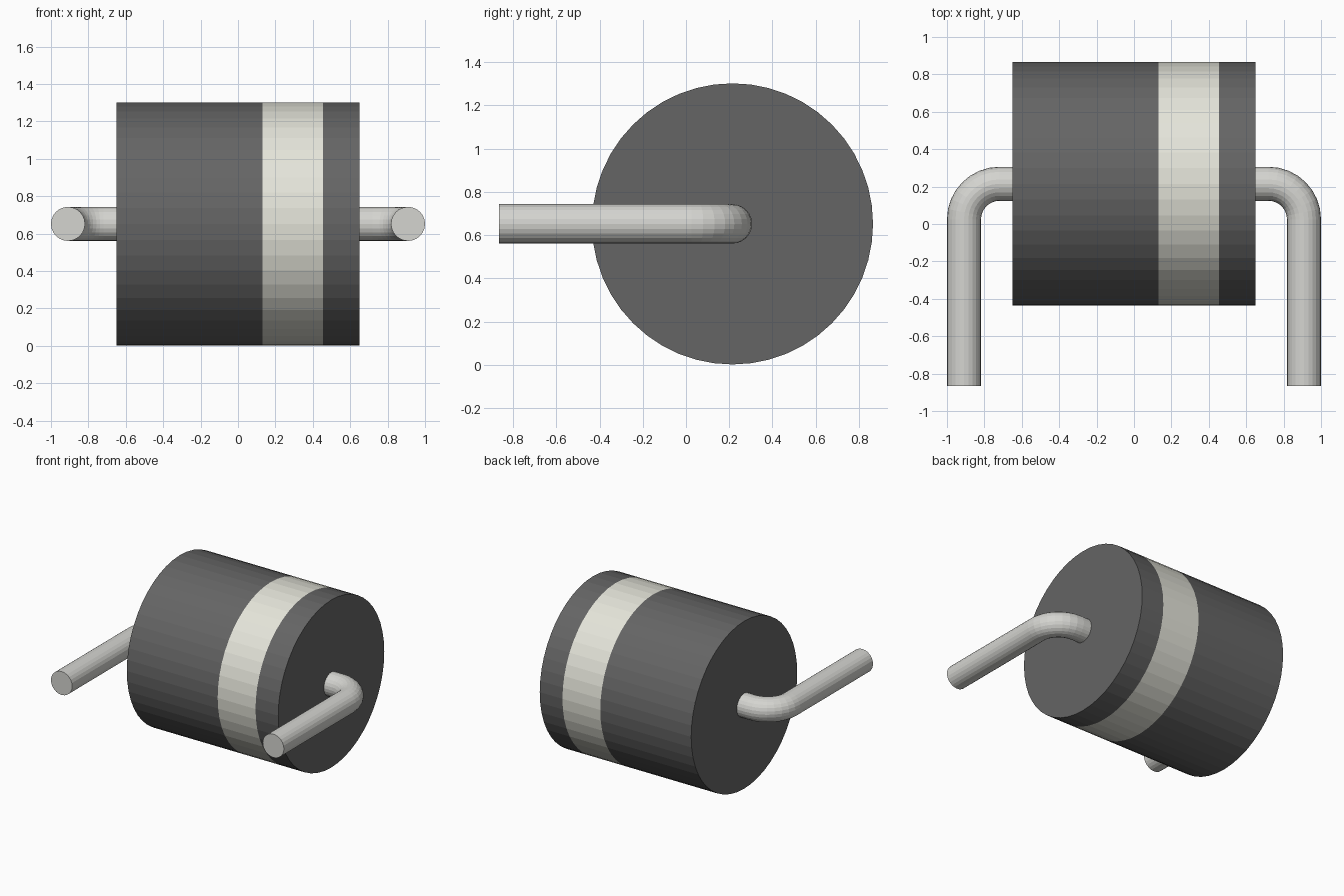
import bpy, bmesh, math

if "Cube" in bpy.data.objects:
    bpy.data.objects.remove(bpy.data.objects["Cube"])

R, CY, CZ = 0.65, 0.215, 0.652   # body radius and axis position
SIDES = 48


def material(name, rgb):
    m = bpy.data.materials.new(name)
    m.diffuse_color = (*rgb, 1)
    m.use_nodes = True
    m.node_tree.nodes["Principled BSDF"].inputs["Base Color"].default_value = m.diffuse_color
    return m


dark = material("dark_plastic", (0.13, 0.13, 0.13))
cream = material("cream_paint", (0.78, 0.78, 0.70))
metal = material("tinned_metal", (0.66, 0.66, 0.63))


def add_object(name, bm, mats):
    bmesh.ops.recalc_face_normals(bm, faces=bm.faces)
    me = bpy.data.meshes.new(name)
    bm.to_mesh(me)
    bm.free()
    for m in mats:
        me.materials.append(m)
    ob = bpy.data.objects.new(name, me)
    bpy.context.collection.objects.link(ob)
    return ob


def skin(bm, rings):
    """Join consecutive rings with quads and cap both ends."""
    strips = []
    for a, b in zip(rings, rings[1:]):
        n = len(a)
        strips.append([bm.faces.new((a[i], a[(i + 1) % n], b[(i + 1) % n], b[i]))
                       for i in range(n)])
    bm.faces.new(rings[0])
    bm.faces.new(rings[-1])
    return strips


# Body: one cylinder along x, its third section painted as the polarity band
bm = bmesh.new()
angles = [2 * math.pi * i / SIDES for i in range(SIDES)]
rings = [[bm.verts.new((x, CY + R * math.cos(a), CZ + R * math.sin(a))) for a in angles]
         for x in (-0.65, 0.13, 0.455, 0.65)]
for f in skin(bm, rings)[1]:
    f.material_index = 1
add_object("diode_body_with_band", bm, [dark, cream])


# Leads: round wire leaving the end cap, bending 90 degrees towards the front
def lead(name, side):
    r, bend, bx, n = 0.091, 0.19, 0.719, 24
    path = [(0.6, CY, 0)]
    for k in range(9):
        t = math.pi / 2 * k / 8
        path.append((bx + bend * math.sin(t), CY - bend + bend * math.cos(t), t))
    path.append((bx + bend, -0.865, math.pi / 2))
    bm = bmesh.new()
    rings = []
    for x, y, t in path:
        ring = []
        for i in range(n):
            a = 2 * math.pi * i / n
            u, w = r * math.cos(a), r * math.sin(a)
            ring.append(bm.verts.new((side * (x + u * math.sin(t)),
                                      y + u * math.cos(t), CZ + w)))
        rings.append(ring)
    skin(bm, rings)
    add_object(name, bm, [metal])


lead("left_lead", -1)
lead("right_lead", 1)
